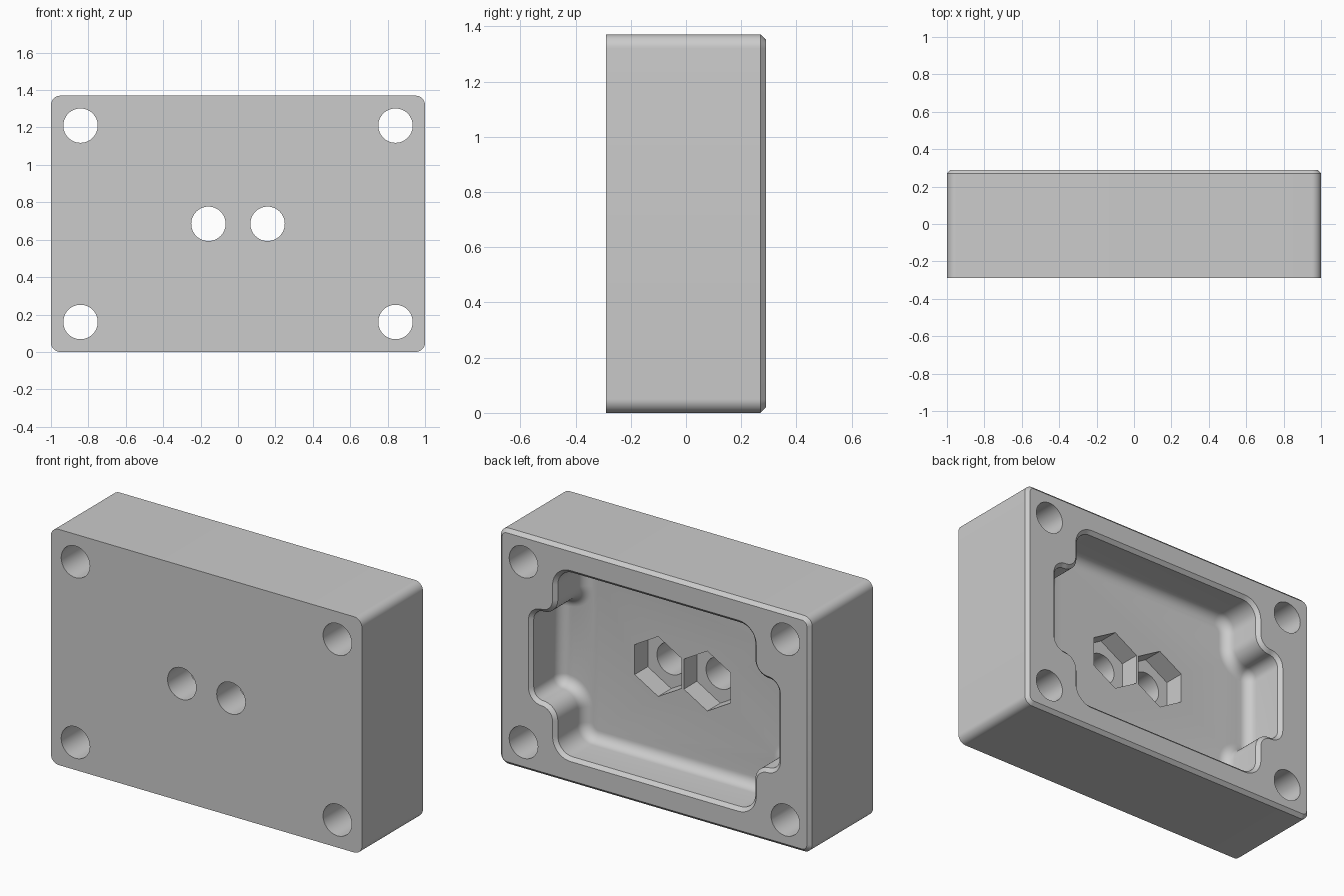
import bpy
import bmesh
from math import radians, sin, cos, pi
from mathutils import Matrix

W, H, D = 1.0, 0.685, 0.29      # half width, half height, half depth
CHAMFER = 0.02
FLOOR_Y, HEX_Y = 0.03, -0.09    # pocket floor and nut seat floor
FILLET = 0.06

old = bpy.data.objects.get("Cube")
if old:
    bpy.data.objects.remove(old, do_unlink=True)

grey = bpy.data.materials.new("plain grey")
grey.use_nodes = True
colour = (0.6, 0.6, 0.6, 1)
grey.diffuse_color = colour
grey.node_tree.nodes["Principled BSDF"].inputs["Base Color"].default_value = colour


def outline(corners, inset, steps=10):
    """Closed symmetric loop from the rounded corners of one quarter.
    Each corner is (x, z, radius, side): side 1 bulges out, -1 bulges in."""
    quarter = []
    for x, z, r, side in corners:
        cx, cz = x - side * r, z - side * r
        start, sweep = (0, pi / 2) if side > 0 else (1.5 * pi, -pi / 2)
        for i in range(steps + 1):
            a = start + sweep * i / steps
            rad = r - side * inset
            quarter.append((cx + rad * cos(a), cz + rad * sin(a)))
    half = quarter + [(-x, z) for x, z in reversed(quarter)]
    return half + [(x, -z) for x, z in reversed(half)]


def finish(bm, name):
    bmesh.ops.recalc_face_normals(bm, faces=bm.faces)
    mesh = bpy.data.meshes.new(name)
    bm.to_mesh(mesh)
    bm.free()
    mesh.materials.append(grey)
    ob = bpy.data.objects.new(name, mesh)
    bpy.context.collection.objects.link(ob)
    return ob


def loft(name, corners, levels):
    """Skin the outline through (y, inset) levels and cap both ends."""
    bm = bmesh.new()
    rings = [[bm.verts.new((x, y, z + H)) for x, z in outline(corners, inset)]
             for y, inset in levels]
    for a, b in zip(rings, rings[1:]):
        for i in range(len(a)):
            j = (i + 1) % len(a)
            bm.faces.new((a[i], a[j], b[j], b[i]))
    bm.faces.new(rings[0])
    bm.faces.new(rings[-1])
    return finish(bm, name)


def prism(name, x, z, radius, sides, y0, y1):
    """Straight prism along y, with a vertex pointing up."""
    bm = bmesh.new()
    place = (Matrix.Translation((x, (y0 + y1) / 2, z))
             @ Matrix.Rotation(radians(90), 4, 'X')
             @ Matrix.Rotation(radians(90), 4, 'Z'))
    bmesh.ops.create_cone(bm, cap_ends=True, segments=sides, radius1=radius,
                          radius2=radius, depth=y1 - y0, matrix=place)
    # keep a vertex at the top whatever the primitive's start angle
    top = max(v.co.z for v in bm.verts)
    if sides == 6 and top - z < radius * 0.95:
        bmesh.ops.rotate(bm, verts=bm.verts, cent=(x, 0, z),
                         matrix=Matrix.Rotation(radians(30), 3, 'Y'))
    return finish(bm, name)


def carve(target, cutter):
    cutter.hide_render = True
    mod = target.modifiers.new("cut", 'BOOLEAN')
    mod.operation, mod.solver, mod.object = 'DIFFERENCE', 'EXACT', cutter
    bpy.context.view_layer.objects.active = target
    bpy.ops.object.modifier_apply(modifier=mod.name)
    bpy.data.objects.remove(cutter, do_unlink=True)


# Rounded block with a chamfered back edge
block = loft("enclosure_body", [(W, H, 0.05, 1)],
             [(-D, 0), (D - CHAMFER, 0), (D, CHAMFER)])

# Back pocket: chamfered rim, straight wall, filleted floor, corners kept for screws
pocket_corners = [(0.81, 0.28, 0.083, 1), (0.655, 0.28, 0.072, -1),
                  (0.655, 0.555, 0.115, 1)]
levels = [(D + CHAMFER, -CHAMFER), (D - CHAMFER, CHAMFER)]
for i in range(9):
    a = pi / 2 * i / 8
    levels.append((FLOOR_Y + FILLET * (1 - sin(a)),
                   CHAMFER + FILLET * (1 - cos(a))))
carve(block, loft("pocket_cutter", pocket_corners, levels))

# Hexagonal nut seats and round holes through the middle
for x in (-0.158, 0.158):
    carve(block, prism("nut_cutter", x, H, 0.174, 6, HEX_Y, FLOOR_Y + 0.1))
    carve(block, prism("centre_hole_cutter", x, H, 0.092, 48, -D - 0.1, D))

# Screw holes through the four corners
for x in (-0.842, 0.842):
    for z in (H - 0.525, H + 0.525):
        carve(block, prism("screw_hole_cutter", x, z, 0.092, 48, -D - 0.1, D + 0.1))

bpy.ops.object.select_all(action='DESELECT')
block.select_set(True)
bpy.context.view_layer.objects.active = block
bpy.ops.object.shade_smooth_by_angle(angle=radians(30))
